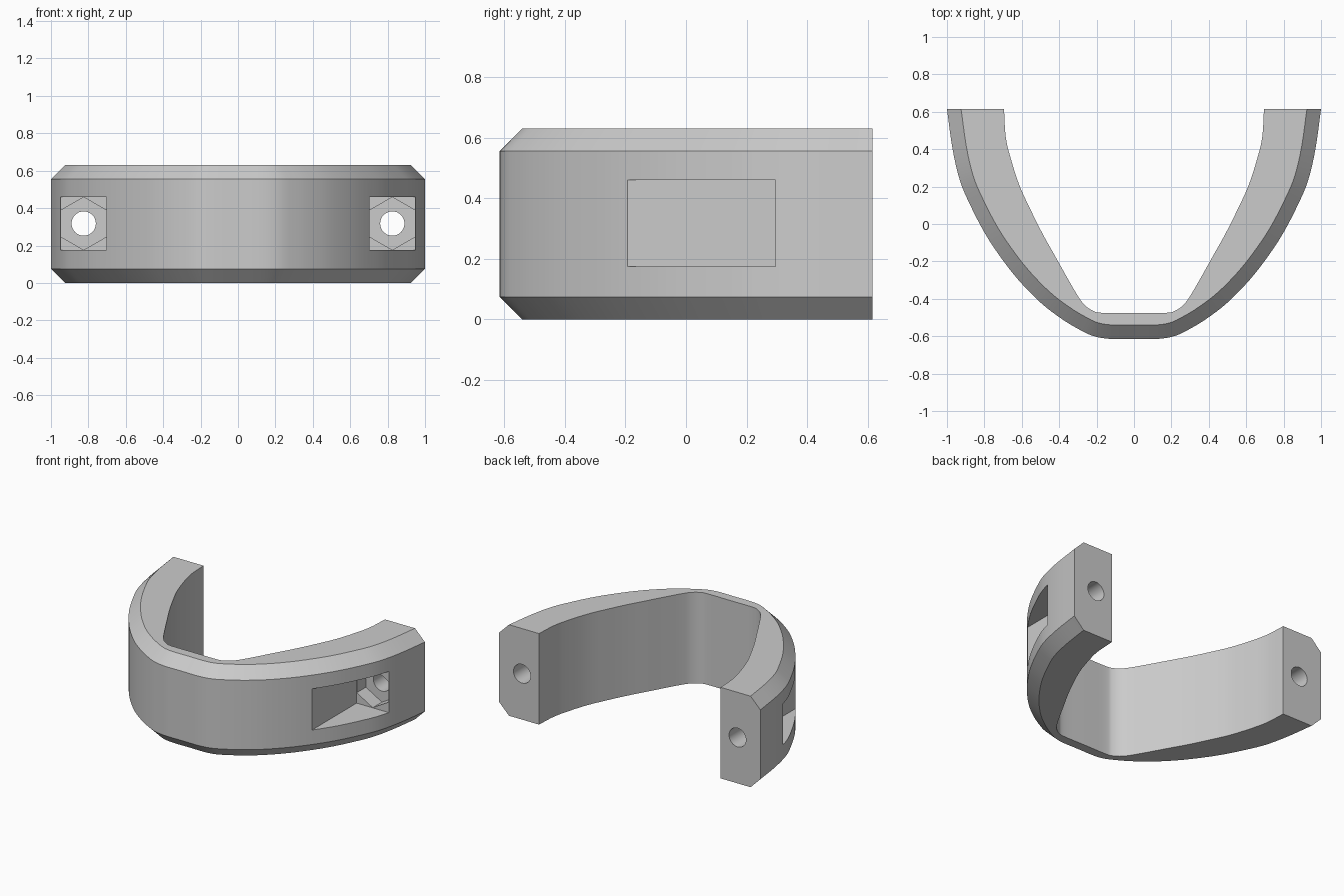
import bpy, bmesh
from math import pi
from mathutils import Vector, Matrix

cube = bpy.data.objects.get("Cube")
if cube:
    bpy.data.objects.remove(cube)

HEIGHT, CHAMFER, END_Y = 0.63, 0.075, 0.615
HOLE_X, HOLE_Z = 0.825, 0.3175

grey = bpy.data.materials.new("plain grey")
grey.use_nodes = True
grey.diffuse_color = (0.6, 0.6, 0.6, 1)
grey.node_tree.nodes["Principled BSDF"].inputs["Base Color"].default_value = (0.6, 0.6, 0.6, 1)

# Half outlines from the middle of the front to the end of the arm, in pairs
OUTER = [(0, -.614), (.13, -.614), (.22, -.598), (.3, -.56), (.39, -.505), (.5, -.42), (.62, -.297),
         (.72, -.168), (.8, -.045), (.875, .1), (.93, .23), (.97, .4), (1, END_Y)]
INNER = [(0, -.475), (.17, -.475), (.22, -.464), (.265, -.432), (.3, -.385), (.35, -.3), (.42, -.175),
         (.49, -.05), (.55, .07), (.61, .2), (.653, .33), (.685, .46), (.695, END_Y)]


def smooth_outline(half, steps=4):
    """Mirror a half outline and run a smooth curve through it."""
    pts = [Vector((-x, y)) for x, y in half[:0:-1]] + [Vector(p) for p in half]
    pts = [2 * pts[0] - pts[1]] + pts + [2 * pts[-1] - pts[-2]]
    out = []
    for a, b, c, d in zip(pts, pts[1:], pts[2:], pts[3:]):
        for i in range(steps):
            t = i / steps
            out.append(0.5 * (2 * b + (c - a) * t + (2 * a - 5 * b + 4 * c - d) * t ** 2
                              + (3 * b - a - 3 * c + d) * t ** 3))
    return out + [pts[-2]]


def inset_outline(pts, dist):
    """Move an outline inward, keeping its two ends on the end plane."""
    out = []
    for i, p in enumerate(pts):
        if i in (0, len(pts) - 1):
            out.append(Vector((p.x - dist * (1 if p.x > 0 else -1), p.y)))
        else:
            along = (pts[i + 1] - pts[i - 1]).normalized()
            out.append(p + dist * Vector((-along.y, along.x)))
    return out


def make_object(name, bm):
    bmesh.ops.recalc_face_normals(bm, faces=bm.faces)
    mesh = bpy.data.meshes.new(name)
    bm.to_mesh(mesh)
    bm.free()
    mesh.materials.append(grey)
    obj = bpy.data.objects.new(name, mesh)
    bpy.context.collection.objects.link(obj)
    return obj


def box_cutter(lo, hi):
    bm = bmesh.new()
    lo, hi = Vector(lo), Vector(hi)
    bmesh.ops.create_cube(bm, size=1, matrix=Matrix.Translation((lo + hi) / 2)
                          @ Matrix.Diagonal((*(hi - lo), 1)))
    return make_object("pocket_cutter", bm)


def rod_cutter(x, radius, sides, y0, y1, turn=0):
    bm = bmesh.new()
    place = (Matrix.Translation((x, (y0 + y1) / 2, HOLE_Z))
             @ Matrix.Rotation(pi / 2, 4, 'X') @ Matrix.Rotation(turn, 4, 'Z'))
    bmesh.ops.create_cone(bm, cap_ends=True, segments=sides, radius1=radius,
                          radius2=radius, depth=y1 - y0, matrix=place)
    for v in bm.verts:
        v.co.x = round(v.co.x, 5)
    return make_object("rod_cutter", bm)


# Curved band with both outer rims chamfered
outer, inner = smooth_outline(OUTER), smooth_outline(INNER)
rim = inset_outline(outer, CHAMFER)
bm = bmesh.new()
rings = []
for o, r, n in zip(outer, rim, inner):
    section = [(o, CHAMFER), (o, HEIGHT - CHAMFER), (r, HEIGHT), (n, HEIGHT), (n, 0), (r, 0)]
    rings.append([bm.verts.new((p.x, p.y, z)) for p, z in section])
for a, b in zip(rings, rings[1:]):
    for i in range(6):
        j = (i + 1) % 6
        bm.faces.new((a[i], a[j], b[j], b[i]))
bm.faces.new(rings[0])
bm.faces.new(rings[-1])
band = make_object("curved_band", bm)

# Side pockets, hexagonal nut recesses and bolt holes in both arms
cutters = []
for side in (-1, 1):
    xs = sorted((side * 0.702, side * 1.2))
    cutters.append(box_cutter((xs[0], -0.4, HOLE_Z - .1425), (xs[1], 0.295, HOLE_Z + .1425)))
    cutters.append(rod_cutter(side * HOLE_X, 0.141, 6, 0.2, 0.395))
    cutters.append(rod_cutter(side * HOLE_X, 0.065, 32, 0.25, 0.8))
for cutter in cutters:
    cutter.hide_render = True
    mod = band.modifiers.new("cut", 'BOOLEAN')
    mod.operation, mod.solver, mod.object = 'DIFFERENCE', 'EXACT', cutter

# Apply the cuts and remove the cutters
bpy.context.view_layer.update()
cut_mesh = bpy.data.meshes.new_from_object(band.evaluated_get(bpy.context.evaluated_depsgraph_get()))
band.modifiers.clear()
band.data = cut_mesh
cut_mesh.materials.clear()
cut_mesh.materials.append(grey)
for cutter in cutters:
    bpy.data.objects.remove(cutter)

bpy.ops.object.select_all(action='DESELECT')
band.select_set(True)
bpy.context.view_layer.objects.active = band
bpy.ops.object.shade_smooth_by_angle(angle=pi / 6)
